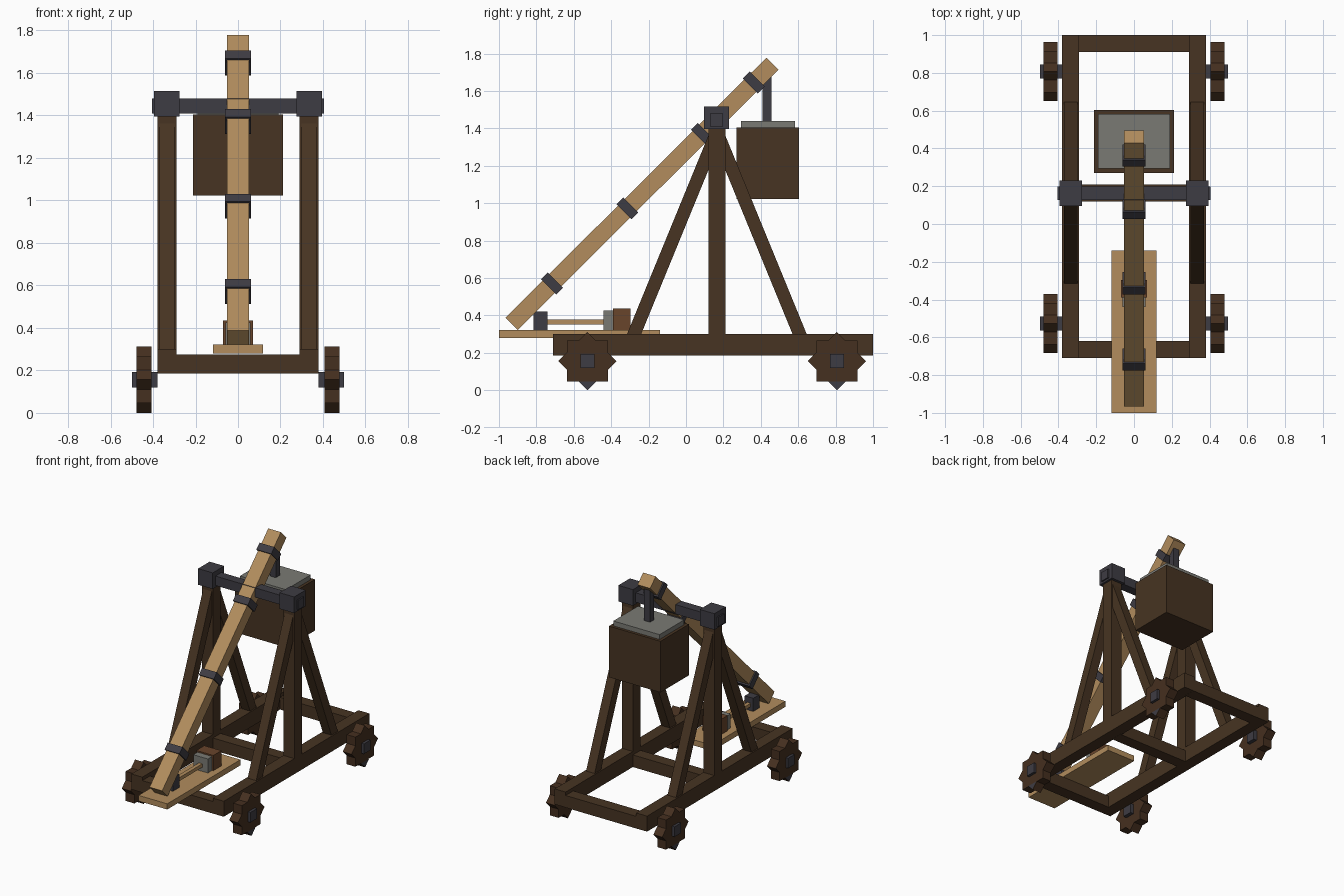
import bpy
from math import pi, atan2, hypot

if "Cube" in bpy.data.objects:
    bpy.data.objects.remove(bpy.data.objects["Cube"])


def material(name, rgb):
    m = bpy.data.materials.new(name)
    m.use_nodes = True
    m.diffuse_color = (*rgb, 1)
    m.node_tree.nodes["Principled BSDF"].inputs["Base Color"].default_value = (*rgb, 1)
    return m


dark_wood = material("dark wood", (0.063, 0.034, 0.016))
wheel_wood = material("wheel wood", (0.06, 0.029, 0.014))
light_wood = material("light wood", (0.445, 0.265, 0.11))
red_wood = material("reddish wood", (0.14, 0.058, 0.024))
iron = material("iron", (0.048, 0.045, 0.056))
stone = material("stone", (0.195, 0.195, 0.175))


def box(name, centre, size, mat, tilt=0):
    """Box of a full size, turned about the x axis."""
    bpy.ops.mesh.primitive_cube_add(size=1, location=centre, rotation=(tilt, 0, 0))
    o = bpy.context.object
    o.name = name
    o.scale = size
    o.data.materials.append(mat)
    return o


def span(name, x, y, z, mat):
    """Box given by its limits on each axis."""
    lims = (x, y, z)
    return box(name, [(a + b) / 2 for a, b in lims], [b - a for a, b in lims], mat)


def beam(name, x, start, end, width, thick, mat):
    """Beam in the y-z plane between two points."""
    dy, dz = end[0] - start[0], end[1] - start[1]
    mid = (x, (start[0] + end[0]) / 2, (start[1] + end[1]) / 2)
    return box(name, mid, (width, hypot(dy, dz), thick), mat, atan2(dz, dy))


PIVOT_Y, WHEEL_Z = 0.165, 0.156

# Side frames, braces, axle blocks and wheels on both sides
for side, s in (("left", 1), ("right", -1)):
    x = s * 0.335
    box(f"{side}_rail", (x, 0.145, 0.243), (0.09, 1.71, 0.115), dark_wood)
    span(f"{side}_post", (x - 0.045, x + 0.045), (0.12, 0.21), (0.29, 1.42), dark_wood)
    for end, d in (("front", -1), ("back", 1)):
        beam(f"{side}_{end}_brace", x, (PIVOT_Y + d * 0.455, 0.27),
             (PIVOT_Y, 1.38), 0.07, 0.07, dark_wood)
    box(f"{side}_axle_block", (x, 0.163, 1.456), (0.12, 0.135, 0.12), iron)

    for end, y in (("front", -0.527), ("back", 0.807)):
        for part, turn in (("square", 0), ("diamond", pi / 4)):
            box(f"{side}_{end}_wheel_{part}", (s * 0.442, y, WHEEL_Z),
                (0.072, 0.22, 0.22), wheel_wood, turn)
        box(f"{side}_{end}_hub", (s * 0.438, y, WHEEL_Z), (0.12, 0.075, 0.075), iron)
        # Thin iron shoe on the lowest wheel tooth
        mesh = bpy.data.meshes.new("wheel_shoe")
        px = s * 0.481
        mesh.from_pydata([(px, y - 0.045, 0.046), (px, y, 0.001), (px, y + 0.045, 0.046)],
                         [], [(0, 1, 2) if s < 0 else (2, 1, 0)])
        mesh.flip_normals()
        mesh.materials.append(iron)
        shoe = bpy.data.objects.new(f"{side}_{end}_wheel_shoe", mesh)
        bpy.context.collection.objects.link(shoe)

# Cross beams between the rails
for name, y in (("front", -0.665), ("middle", PIVOT_Y), ("back", 0.955)):
    box(f"{name}_cross_beam", (0, y, 0.23), (0.6, 0.09, 0.09), dark_wood)

# Pivot axle
box("pivot_axle", (0, 0.163, 1.445), (0.81, 0.07, 0.07), iron)

# Throwing arm with iron bands
low, high = (-0.933, 0.355), (0.4625, 1.746)
beam("throwing_arm", 0, low, high, 0.104, 0.092, light_wood)
for i, t in enumerate((0.155, 0.444, 0.73, 0.928)):
    y = low[0] + t * (high[0] - low[0])
    z = low[1] + t * (high[1] - low[1])
    box(f"arm_band_{i + 1}", (0, y, z), (0.122, 0.052, 0.114), iron, pi / 4)

# Counterweight hanging behind the arm
span("weight_hanger", (-0.024, 0.024), (0.41, 0.457), (1.41, 1.69), iron)
span("weight_box", (-0.212, 0.212), (0.27, 0.603), (1.024, 1.404), dark_wood)
span("weight_stone", (-0.19, 0.19), (0.293, 0.582), (1.39, 1.44), stone)

# Loading plank with its catch
span("loading_plank", (-0.118, 0.118), (-1.0, -0.14), (0.28, 0.322), light_wood)
span("iron_catch", (-0.035, 0.035), (-0.815, -0.74), (0.32, 0.42), iron)
span("catch_rod", (-0.014, 0.014), (-0.78, -0.42), (0.352, 0.378), light_wood)
span("catch_stone", (-0.06, 0.06), (-0.44, -0.385), (0.32, 0.426), stone)
span("catch_block", (-0.07, 0.07), (-0.39, -0.296), (0.32, 0.436), red_wood)
